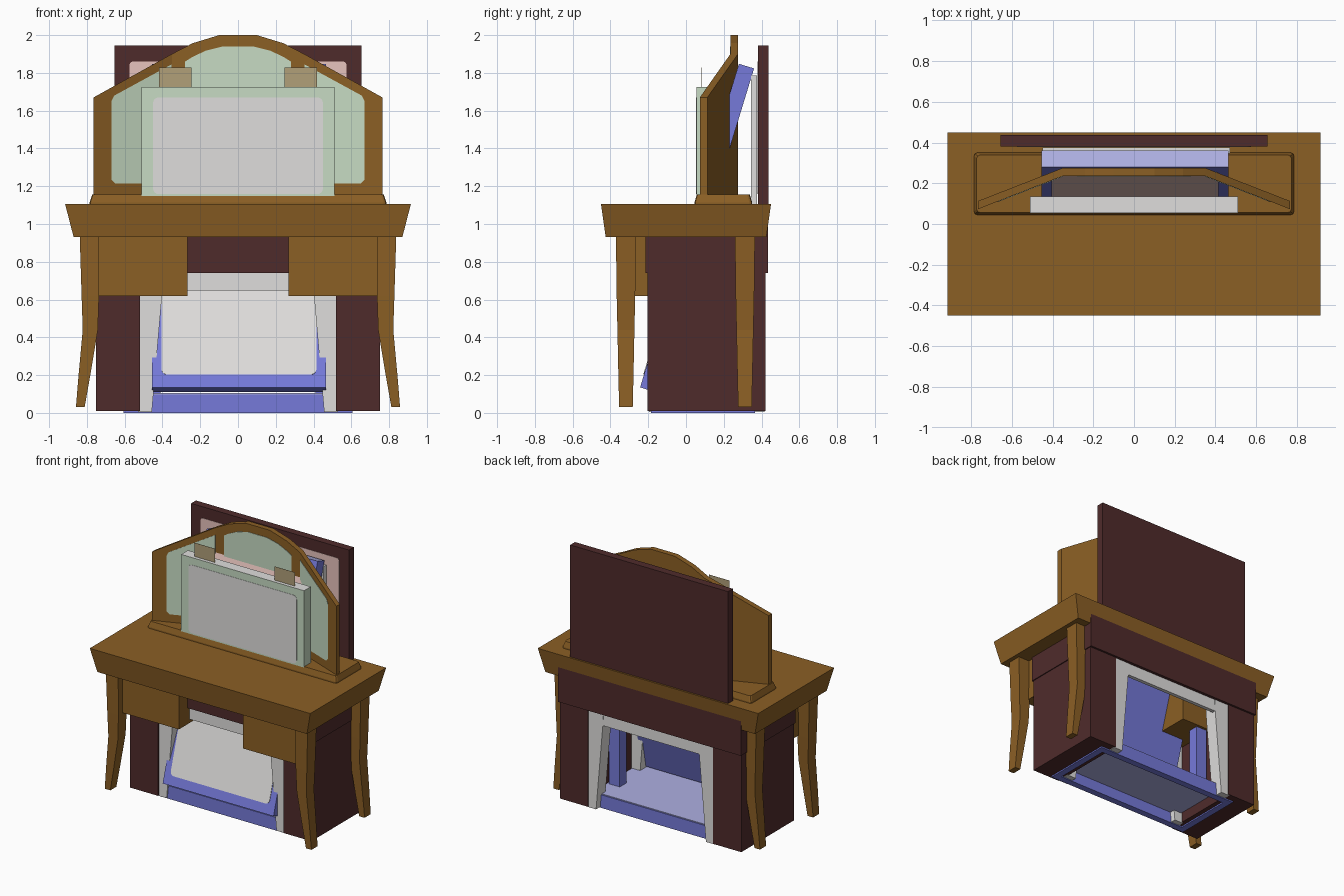
import bpy, bmesh, math
from mathutils import Vector

if "Cube" in bpy.data.objects:
    bpy.data.objects.remove(bpy.data.objects["Cube"])


def material(name, r, g, b):
    m = bpy.data.materials.new(name)
    m.diffuse_color = (r, g, b, 1)
    m.use_nodes = True
    m.node_tree.nodes["Principled BSDF"].inputs["Base Color"].default_value = m.diffuse_color
    return m


WOOD = material("golden brown wood", 0.26, 0.115, 0.018)
MAROON = material("dark maroon wood", 0.078, 0.024, 0.024)
BLUE = material("periwinkle blue", 0.18, 0.195, 0.70)
GREY = material("light grey paint", 0.74, 0.73, 0.72)
GREEN = material("pale green glass", 0.57, 0.71, 0.55)
PINK = material("pale pink glass", 0.80, 0.55, 0.51)
TAN = material("greyish tan", 0.44, 0.35, 0.19)
LAVENDER = material("pale lavender", 0.42, 0.43, 0.76)


def make(name, rings, mat):
    """Loft matching rings of points and cap both ends."""
    bm = bmesh.new()
    rows = [[bm.verts.new(p) for p in ring] for ring in rings]
    n = len(rows[0])
    for a, b in zip(rows, rows[1:]):
        for i in range(n):
            j = (i + 1) % n
            bm.faces.new((a[i], a[j], b[j], b[i]))
    bm.faces.new(rows[0])
    bm.faces.new(rows[-1])
    bmesh.ops.recalc_face_normals(bm, faces=bm.faces)
    me = bpy.data.meshes.new(name)
    bm.to_mesh(me)
    bm.free()
    me.materials.append(mat)
    ob = bpy.data.objects.new(name, me)
    bpy.context.collection.objects.link(ob)
    return ob


def colour_top(ob, mat):
    """Give the upward faces a second colour."""
    ob.data.materials.append(mat)
    for f in ob.data.polygons:
        if f.normal.z > 0.8:
            f.material_index = 1


def rect(x0, x1, y0, y1, z):
    return [(x0, y0, z), (x1, y0, z), (x1, y1, z), (x0, y1, z)]


def box(name, x0, x1, y0, y1, z0, z1, mat):
    return make(name, [rect(x0, x1, y0, y1, z0), rect(x0, x1, y0, y1, z1)], mat)


def prism(name, outline, depth, mat, front):
    """Extrude an x-z outline along y; front is a depth function of x."""
    return make(name, [[(x, front(x) + d, z) for x, z in outline]
                       for d in (0, depth)], mat)


def round_rect(x0, x1, z0, z1, r, seg=4):
    pts = []
    for cx, cz, a in ((x1 - r, z0 + r, -90), (x1 - r, z1 - r, 0),
                      (x0 + r, z1 - r, 90), (x0 + r, z0 + r, 180)):
        for i in range(seg + 1):
            t = math.radians(a + 90 * i / seg)
            pts.append((cx + r * math.cos(t), cz + r * math.sin(t)))
    return pts


SIDES = ((-1, "left"), (1, "right"))

# --- wooden dressing table ---
make("table_top", [rect(-0.87, 0.87, -0.425, 0.425, 0.93),
                   rect(-0.915, 0.915, -0.45, 0.45, 1.105)], WOOD)

# curved tapering legs: z, inner x, outer x, half depth
leg = [(0.03, 0.812, 0.858, 0.036), (0.2, 0.782, 0.844, 0.040),
       (0.44, 0.742, 0.822, 0.045), (0.62, 0.736, 0.828, 0.049),
       (0.94, 0.735, 0.838, 0.053)]
for s, side in SIDES:
    for cy, end in ((-0.318, "front"), (0.312, "back")):
        make(f"{end}_leg_{side}",
             [rect(s * a, s * b, cy - h, cy + h, z) for z, a, b, h in leg], WOOD)
    x0, x1 = sorted((s * 0.267, s * 0.745))
    box(f"drawer_case_{side}", x0, x1, -0.32, 0.22, 0.62, 0.94, WOOD)

# --- three-part folding mirror ---
make("mirror_base", [
    [(x, y, 1.10) for x, y in round_rect(-0.785, 0.785, 0.045, 0.35, 0.015, 2)],
    [(x, y, 1.115) for x, y in round_rect(-0.785, 0.785, 0.045, 0.35, 0.015, 2)],
    [(x, y, 1.155) for x, y in round_rect(-0.772, 0.772, 0.057, 0.338, 0.015, 2)]], WOOD)


def fold(x):
    return 0.235 - max(0, abs(x) - 0.35) * 0.39


def glass_front(x):
    return fold(x) - 0.003


half = [(0.35, 1.90), (0.24, 1.957), (0.10, 2.0)]
prism("mirror_centre_frame", [(-0.35, 1.15), (0.35, 1.15)] + half
      + [(-x, z) for x, z in reversed(half)], 0.04, WOOD, fold)
glass = [(0.28, 1.86), (0.24, 1.885), (0.17, 1.918), (0.08, 1.94)]
prism("mirror_centre_glass", [(-0.28, 1.2), (0.28, 1.2)] + glass
      + [(-x, z) for x, z in reversed(glass)], 0.006, GREEN, glass_front)
wing = [(0.35, 1.15), (0.765, 1.15), (0.765, 1.67), (0.35, 1.90)]
pane = [(0.352, 1.24), (0.38, 1.215), (0.65, 1.215), (0.67, 1.235),
        (0.67, 1.65), (0.655, 1.68), (0.352, 1.845)]
for s, side in SIDES:
    prism(f"mirror_wing_{side}", [(s * x, z) for x, z in wing], 0.04, WOOD, fold)
    prism(f"mirror_wing_glass_{side}", [(s * x, z) for x, z in pane],
          0.006, GREEN, glass_front)

# --- upright screen in front of the mirror ---
screen = box("front_screen_body", -0.51, 0.51, 0.055, 0.135, 1.14, 1.725, GREEN)
colour_top(screen, GREY)
prism("front_screen_panel", round_rect(-0.45, 0.45, 1.158, 1.67, 0.03), 0.004,
      GREY, lambda x: 0.053)
for s, side in SIDES:
    x0, x1 = sorted((s * 0.247, s * 0.417))
    box(f"screen_tab_{side}", x0, x1, 0.08, 0.081, 1.72, 1.828, TAN)

# --- maroon desk (hollow apron on two pedestals) and its rear mirror ---
box("maroon_apron_front", -0.76, 0.76, -0.215, -0.185, 0.74, 1.03, MAROON)
box("maroon_apron_back", -0.76, 0.76, 0.405, 0.435, 0.74, 1.03, MAROON)
for s, side in SIDES:
    x0, x1 = sorted((s * 0.73, s * 0.76))
    box(f"maroon_apron_{side}", x0, x1, -0.19, 0.41, 0.74, 1.03, MAROON)
    x0, x1 = sorted((s * 0.52, s * 0.753))
    box(f"maroon_pedestal_{side}", x0, x1, -0.205, 0.42, 0.01, 0.745, MAROON)
box("rear_mirror_frame", -0.655, 0.655, 0.38, 0.437, 1.09, 1.945, MAROON)
prism("rear_mirror_glass", round_rect(-0.575, 0.575, 1.16, 1.86, 0.02), 0.004,
      PINK, lambda x: 0.378)
box("rear_grey_panel", -0.45, 0.47, 0.345, 0.376, 1.10, 1.785, GREY)

# --- grey table with tapered legs inside the kneehole ---
taper = [(0.456, 0.006), (0.53, 0.006), (0.53, 0.75), (0.395, 0.75), (0.40, 0.65)]
for y0, y1, end in ((-0.193, -0.165, "front"), (0.385, 0.413, "back")):
    box(f"grey_apron_{end}", -0.53, 0.53, y0, y1, 0.648, 0.75, GREY)
for y0, end in ((-0.195, "front"), (0.315, "back")):
    for s, side in SIDES:
        prism(f"grey_leg_{end}_{side}", [(s * x, z) for x, z in taper], 0.10,
              GREY, lambda x, y=y0: y)

# --- blue stand: base rails, shelf and posts ---
for y0, end in ((-0.185, "front"), (0.315, "back")):
    box(f"base_rail_{end}", -0.605, 0.605, y0, y0 + 0.05, 0, 0.098, BLUE)
for s, side in SIDES:
    x0, x1 = sorted((s * 0.555, s * 0.605))
    box(f"base_rail_{side}", x0, x1, -0.14, 0.32, 0, 0.098, BLUE)
    x0, x1 = sorted((s * 0.41, s * 0.50))
    box(f"blue_post_{side}", x0, x1, 0.12, 0.20, 0.09, 0.75, BLUE)
box("base_shelf", -0.515, 0.515, -0.18, 0.36, 0.083, 0.104, LAVENDER)

# --- long leaning blue board running through the table ---
low, high = Vector((0, -0.243, 0.135)), Vector((0, 0.28, 1.848))
up = (high - low).normalized()
out = Vector((0, up.z, -up.y))
length = (high - low).length


def lean(name, outline, d0, d1, mat):
    return make(name, [[Vector((x, 0, 0)) + low + up * t + out * d for x, t in outline]
                       for d in (d0, d1)], mat)


board = lean("leaning_board", [(-0.455, 0), (0.465, 0), (0.465, length), (-0.455, length)],
             0, 0.084, BLUE)
colour_top(board, LAVENDER)
lean("leaning_lower_panel", round_rect(-0.405, 0.415, 0.07, 0.95, 0.03), -0.004, 0.002, GREY)
lean("leaning_upper_panel", round_rect(-0.405, 0.415, 0.96, length - 0.08, 0.03),
     -0.004, 0.002, PINK)
